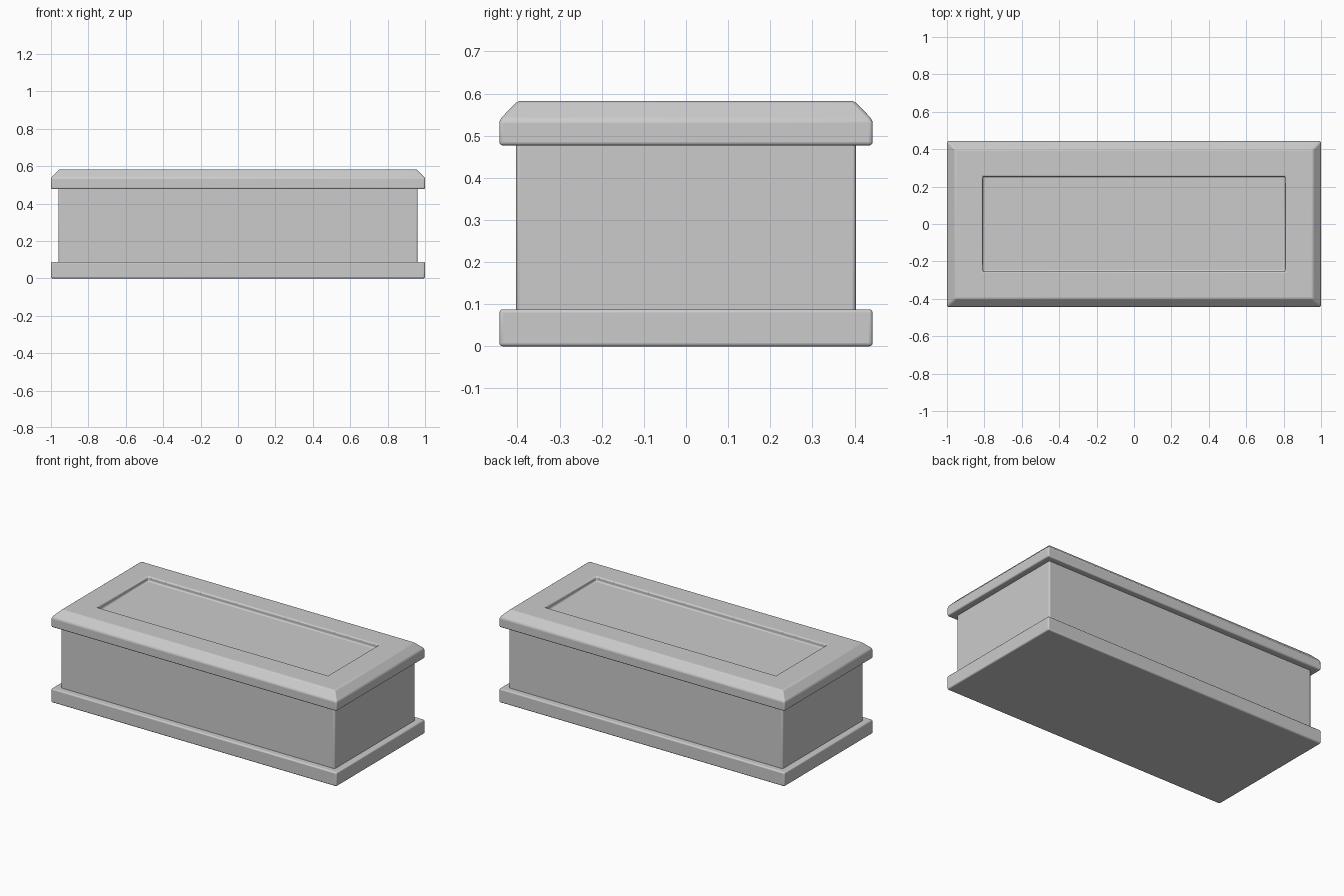
import bpy, bmesh

if "Cube" in bpy.data.objects:
    bpy.data.objects.remove(bpy.data.objects["Cube"])


def stacked(name, levels, bevel):
    """Solid skinned through rectangles given as (half_x, half_y, z), bottom to end."""
    bm = bmesh.new()
    rings = [[bm.verts.new((sx * hx, sy * hy, z))
              for sx, sy in ((-1, -1), (1, -1), (1, 1), (-1, 1))]
             for hx, hy, z in levels]
    for a, b in zip(rings, rings[1:]):
        for i in range(4):
            j = (i + 1) % 4
            bm.faces.new((a[i], a[j], b[j], b[i]))
    bm.faces.new(rings[0][::-1])
    bm.faces.new(rings[-1])
    bmesh.ops.recalc_face_normals(bm, faces=bm.faces)
    mesh = bpy.data.meshes.new(name)
    bm.to_mesh(mesh)
    bm.free()
    ob = bpy.data.objects.new(name, mesh)
    bpy.context.collection.objects.link(ob)

    # Softly rounded edges
    mod = ob.modifiers.new("soft_edges", 'BEVEL')
    mod.width = bevel
    mod.segments = 3
    mod.limit_method = 'ANGLE'
    mod.angle_limit = 0.5
    bpy.ops.object.select_all(action='DESELECT')
    ob.select_set(True)
    bpy.context.view_layer.objects.active = ob
    bpy.ops.object.shade_smooth_by_angle(angle=0.6)
    return ob


# Base plinth
stacked("base_plinth", [(1.0, 0.443, 0.0), (1.0, 0.443, 0.088)], 0.008)

# Main box body, ends tucked into plinth and lid
stacked("box_body", [(0.96, 0.403, 0.07), (0.96, 0.403, 0.495)], 0.008)

# Lid with chamfered rim and sunken rectangular top panel
stacked("lid", [
    (1.0, 0.443, 0.477),
    (1.0, 0.443, 0.538),
    (0.956, 0.399, 0.583),
    (0.808, 0.254, 0.583),
    (0.808, 0.254, 0.553),
], 0.008)
